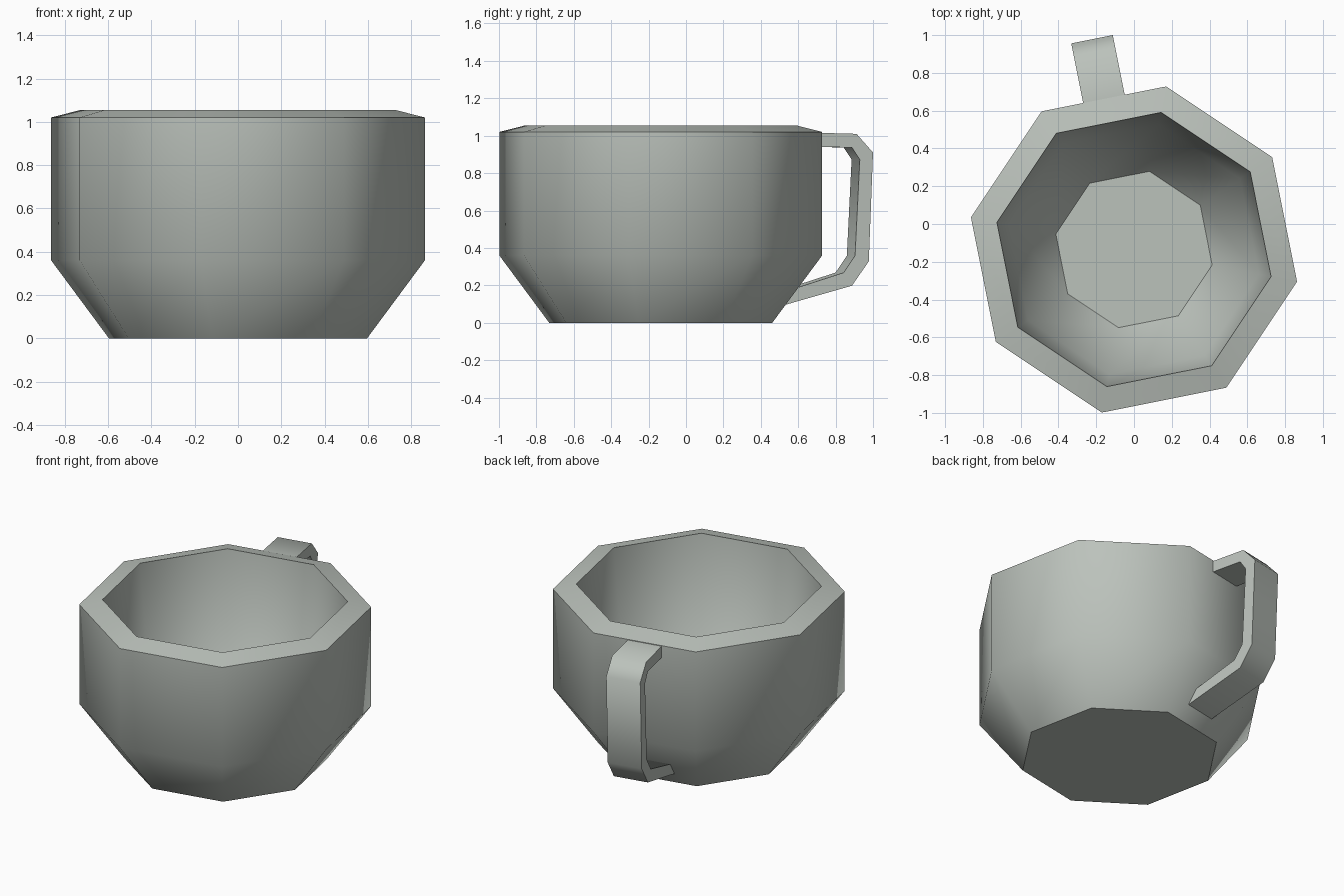
import bpy, bmesh, math
from mathutils import Vector

if "Cube" in bpy.data.objects:
    bpy.data.objects.remove(bpy.data.objects["Cube"])

CY = -0.135                    # bowl axis sits forward of the origin
A0 = math.radians(78.8)        # angle of first octagon corner
HA = A0 + math.radians(22.5)   # handle direction, square to one wall

clay = bpy.data.materials.new("grey_green_clay")
clay.diffuse_color = (0.50, 0.54, 0.50, 1)
clay.use_nodes = True
clay.node_tree.nodes["Principled BSDF"].inputs["Base Color"].default_value = clay.diffuse_color


def finish(name, bm, angle):
    bmesh.ops.recalc_face_normals(bm, faces=bm.faces[:])
    me = bpy.data.meshes.new(name)
    bm.to_mesh(me)
    bm.free()
    me.materials.append(clay)
    ob = bpy.data.objects.new(name, me)
    bpy.context.collection.objects.link(ob)
    bpy.ops.object.select_all(action='DESELECT')
    ob.select_set(True)
    bpy.context.view_layer.objects.active = ob
    bpy.ops.object.shade_smooth_by_angle(angle=math.radians(angle))
    return ob


# Cup body: octagonal profile (radius, z), outside then inside
profile = [(0.608, 0), (0.88, 0.36), (0.88, 1.02), (0.74, 1.055),
           (0.675, 0.43), (0.422, 0.11)]
bm = bmesh.new()
rings = [[bm.verts.new((r * math.cos(A0 + k * math.pi / 4),
                        CY + r * math.sin(A0 + k * math.pi / 4), z))
          for k in range(8)] for r, z in profile]
for a, b in zip(rings, rings[1:]):
    for k in range(8):
        j = (k + 1) % 8
        bm.faces.new((a[k], a[j], b[j], b[k]))
bm.faces.new(rings[0])
bm.faces.new(rings[-1])
finish("cup_body", bm, 47)

# Handle: outer and inner paths (distance from axis, z), swept to a flat strap
outer = [(0.78, 1.017), (1.045, 1.01), (1.135, 0.91), (1.112, 0.328),
         (1.02, 0.198), (0.60, 0.08)]
inner = [(0.78, 0.942), (1.02, 0.937), (1.063, 0.873), (1.037, 0.358),
         (0.975, 0.268), (0.66, 0.168)]
out = Vector((math.cos(HA), math.sin(HA), 0))
side = Vector((-out.y, out.x, 0)) * 0.112


def point(d, z, s):
    return bm.verts.new(Vector((0, CY, z)) + out * d + side * s)


bm = bmesh.new()
loops = [[point(*o, 1), point(*o, -1), point(*i, -1), point(*i, 1)]
         for o, i in zip(outer, inner)]
for a, b in zip(loops, loops[1:]):
    for k in range(4):
        j = (k + 1) % 4
        bm.faces.new((a[k], a[j], b[j], b[k]))
bm.faces.new(loops[0])
bm.faces.new(loops[-1])
finish("cup_handle", bm, 47)
